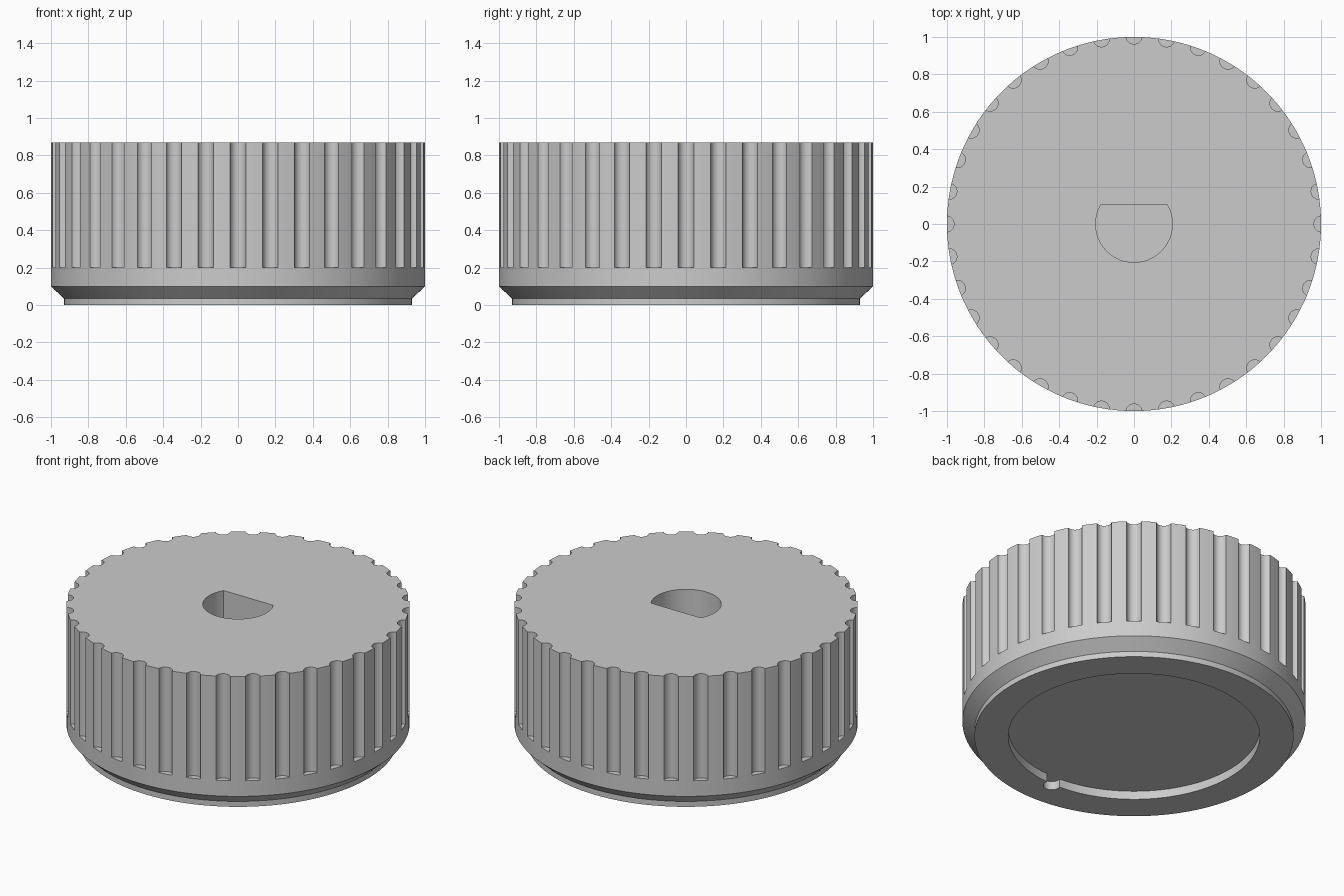
import bpy, bmesh
from math import pi, sin, cos, asin
from mathutils import Matrix

cube = bpy.data.objects.get("Cube")
if cube:
    bpy.data.objects.remove(cube, do_unlink=True)

grey = bpy.data.materials.new("plain grey")
grey.use_nodes = True
colour = (0.6, 0.6, 0.6, 1)
grey.diffuse_color = colour
grey.node_tree.nodes["Principled BSDF"].inputs["Base Color"].default_value = colour


def arc(radius, start, end, steps, cx=0, cy=0):
    """Points along an arc, both ends included."""
    angles = [start + (end - start) * i / steps for i in range(steps + 1)]
    return [(cx + radius * cos(a), cy + radius * sin(a)) for a in angles]


def circle(radius, steps, cx=0, cy=0):
    return arc(radius, 0, 2 * pi, steps, cx, cy)[:-1]


def stack(bm, rings):
    """Closed solid skinned through (outline, height) rings."""
    loops = [[bm.verts.new((x, y, z)) for x, y in outline] for outline, z in rings]
    bm.faces.new(loops[0][::-1])
    bm.faces.new(loops[-1])
    for low, high in zip(loops, loops[1:]):
        for i in range(len(low)):
            j = (i + 1) % len(low)
            bm.faces.new((low[i], low[j], high[j], high[i]))


def make_object(name, bm):
    mesh = bpy.data.meshes.new(name)
    bm.to_mesh(mesh)
    bm.free()
    mesh.materials.append(grey)
    obj = bpy.data.objects.new(name, mesh)
    bpy.context.collection.objects.link(obj)
    return obj


def cut(target, name, outlines, low, high):
    """Subtract upright prisms from the target."""
    bm = bmesh.new()
    for outline in outlines:
        stack(bm, [(outline, low), (outline, high)])
    cutter = make_object(name, bm)
    cutter.hide_render = True
    mod = target.modifiers.new(name, 'BOOLEAN')
    mod.operation = 'DIFFERENCE'
    mod.solver = 'EXACT'
    mod.object = cutter
    bpy.ops.object.modifier_apply(modifier=mod.name)
    bpy.data.objects.remove(cutter, do_unlink=True)


# Round body with a stepped, bevelled foot
HEIGHT = 0.87
bm = bmesh.new()
stack(bm, [(circle(r, 180), z) for r, z in
           [(0.93, 0), (0.93, 0.035), (1, 0.1), (1, HEIGHT)]])
knob = make_object("knob_body", bm)
bpy.context.view_layer.objects.active = knob
knob.select_set(True)

# Grip flutes around the rim
flutes = [circle(0.043, 24, 1.005 * cos(a), 1.005 * sin(a))
          for a in (2 * pi * i / 36 for i in range(36))]
cut(knob, "grip_flutes", flutes, 0.2, HEIGHT + 0.1)

# D-shaped shaft socket, flat towards the back
flat = asin(0.105 / 0.205)
cut(knob, "shaft_socket", [arc(0.205, pi - flat, 2 * pi + flat, 64)], 0.3, HEIGHT + 0.1)

# Shallow recess underneath, with a locating notch at the front
cut(knob, "base_recess", [circle(0.733, 128)], -0.1, 0.054)
cut(knob, "locating_notch", [circle(0.05, 32, 0, -0.745)], -0.1, 0.054)

bpy.ops.object.shade_smooth_by_angle(angle=pi / 6)
